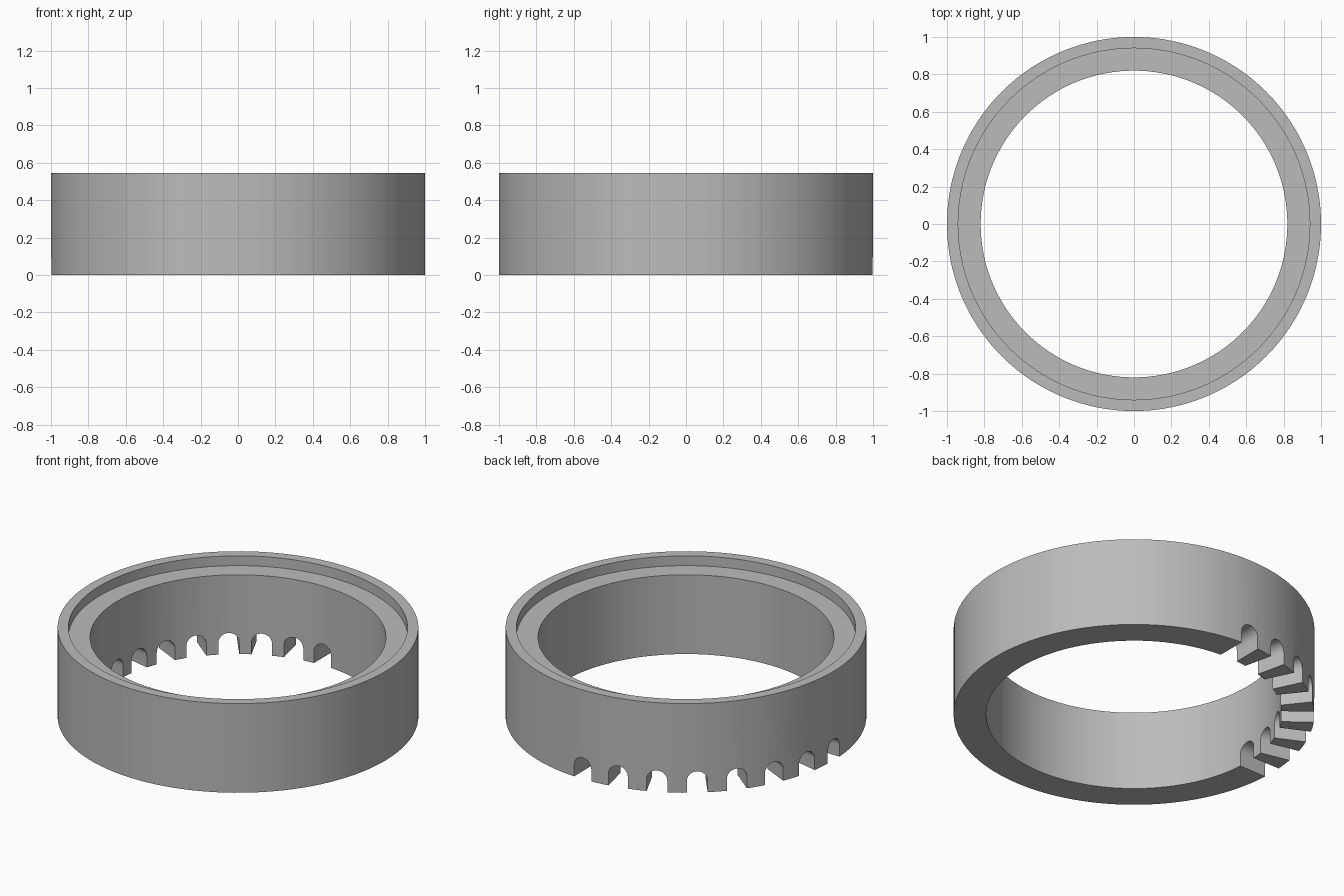
import bpy, bmesh, math
from mathutils import Matrix

if "Cube" in bpy.data.objects:
    bpy.data.objects.remove(bpy.data.objects["Cube"])

SEGMENTS = 128
HEIGHT = 0.545
NOTCHES = 8
NOTCH_RADIUS = 0.058
NOTCH_SPRING = 0.072      # height where the round top of a notch begins

grey = bpy.data.materials.new("grey")
grey.diffuse_color = (0.5, 0.5, 0.5, 1)
grey.use_nodes = True
grey.node_tree.nodes["Principled BSDF"].inputs["Base Color"].default_value = grey.diffuse_color


def make_object(name, bm):
    bmesh.ops.recalc_face_normals(bm, faces=bm.faces)
    mesh = bpy.data.meshes.new(name)
    bm.to_mesh(mesh)
    bm.free()
    mesh.materials.append(grey)
    obj = bpy.data.objects.new(name, mesh)
    bpy.context.collection.objects.link(obj)
    return obj


# Ring body: closed cross-section with a stepped seat, revolved around z
profile = [(0.82, 0), (1, 0), (1, HEIGHT), (0.94, HEIGHT),
           (0.94, HEIGHT - 0.06), (0.82, HEIGHT - 0.06)]
bm = bmesh.new()
rings = []
for i in range(SEGMENTS):
    a = 2 * math.pi * i / SEGMENTS
    rings.append([bm.verts.new((r * math.cos(a), r * math.sin(a), z)) for r, z in profile])
for i in range(SEGMENTS):
    p, q = rings[i], rings[(i + 1) % SEGMENTS]
    for j in range(len(profile)):
        k = (j + 1) % len(profile)
        bm.faces.new((p[j], q[j], q[k], p[k]))
ring = make_object("ring_body", bm)

# Notch cutters: round-topped slots pointing outward, spread over a quarter turn
bm = bmesh.new()
arch = [(-NOTCH_RADIUS, -0.1)]
arch += [(-NOTCH_RADIUS * math.cos(math.pi * i / 16),
          NOTCH_SPRING + NOTCH_RADIUS * math.sin(math.pi * i / 16)) for i in range(17)]
arch += [(NOTCH_RADIUS, -0.1)]
for n in range(NOTCHES):
    turn = Matrix.Rotation(math.pi / 2 * (1 + n / (NOTCHES - 1)), 4, 'Z')
    face = bm.faces.new([bm.verts.new((0.7, y, z)) for y, z in arch])
    out = bmesh.ops.extrude_face_region(bm, geom=[face])
    new = [v for v in out["geom"] if isinstance(v, bmesh.types.BMVert)]
    bmesh.ops.translate(bm, verts=new, vec=(0.4, 0, 0))
    bmesh.ops.transform(bm, matrix=turn, verts=list(face.verts) + new)
cutter = make_object("notch_cutter", bm)
cutter.hide_render = True
cutter.hide_viewport = False

# Cut the notches and apply
cut = ring.modifiers.new("notches", 'BOOLEAN')
cut.operation = 'DIFFERENCE'
cut.solver = 'EXACT'
cut.object = cutter
bpy.context.view_layer.objects.active = ring
ring.select_set(True)
bpy.ops.object.modifier_apply(modifier=cut.name)
bpy.data.objects.remove(cutter, do_unlink=True)

bpy.ops.object.shade_smooth_by_angle(angle=math.radians(30))
